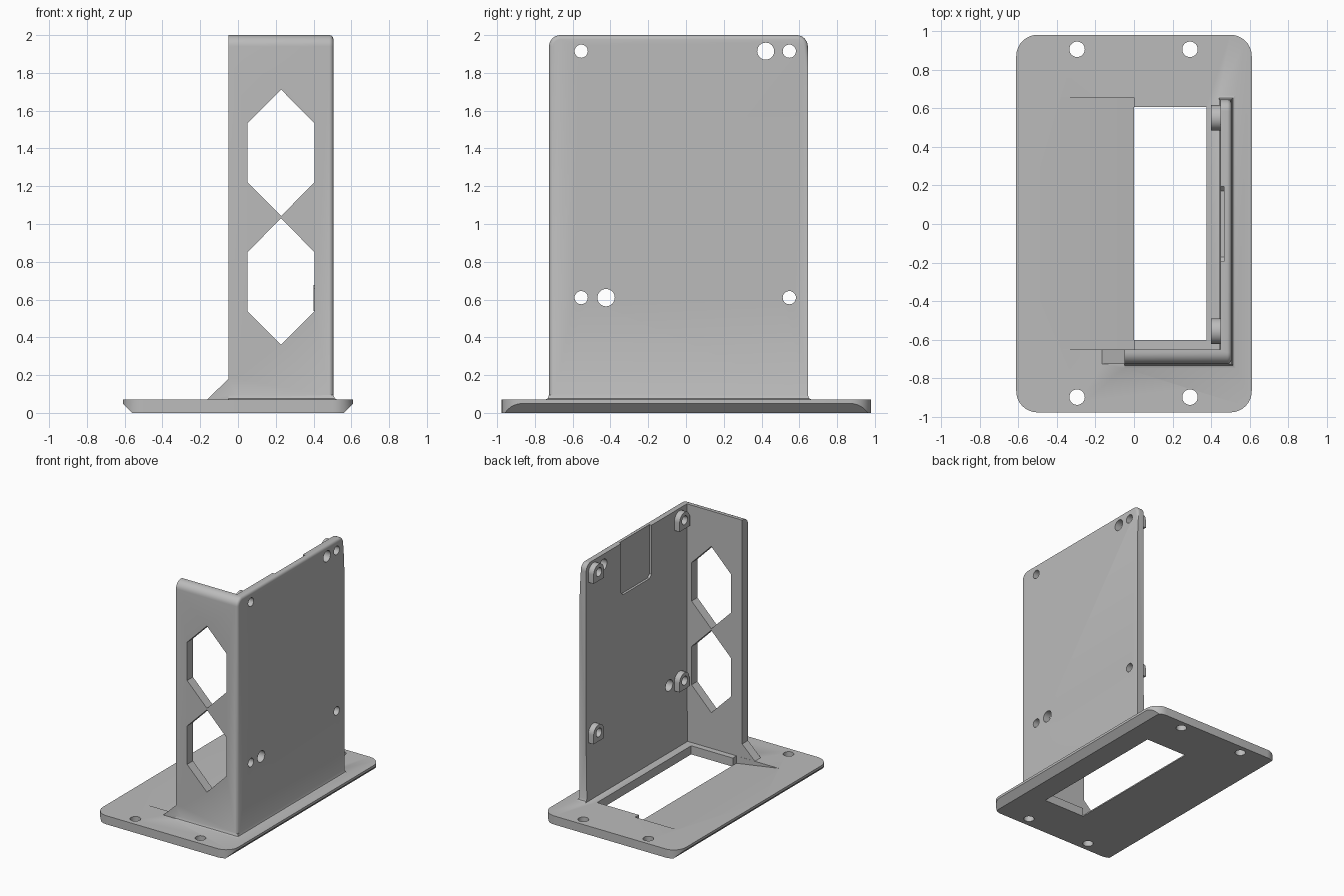
import bpy, bmesh, math
from mathutils import Vector

cube = bpy.data.objects.get("Cube")
if cube:
    bpy.data.objects.remove(cube, do_unlink=True)

grey = bpy.data.materials.new("plain grey")
grey.use_nodes = True
GREY = (0.5, 0.5, 0.5, 1)
grey.diffuse_color = GREY
grey.node_tree.nodes["Principled BSDF"].inputs["Base Color"].default_value = GREY


def finish(name, bm):
    bmesh.ops.recalc_face_normals(bm, faces=bm.faces)
    mesh = bpy.data.meshes.new(name)
    bm.to_mesh(mesh)
    bm.free()
    mesh.materials.append(grey)
    obj = bpy.data.objects.new(name, mesh)
    bpy.context.collection.objects.link(obj)
    return obj


def prism(name, pts, axis, lo, hi):
    """Extrude a 2D outline along an axis (0, 1 or 2) from lo to hi."""
    bm = bmesh.new()
    rings = []
    for a in (lo, hi):
        ring = []
        for p in pts:
            co = list(p)
            co.insert(axis, a)
            ring.append(bm.verts.new(co))
        bm.faces.new(ring)
        rings.append(ring)
    n = len(pts)
    for i in range(n):
        j = (i + 1) % n
        bm.faces.new((rings[0][i], rings[0][j], rings[1][j], rings[1][i]))
    return finish(name, bm)


def rect(x0, x1, y0, y1):
    return [(x0, y0), (x1, y0), (x1, y1), (x0, y1)]


def arc(cx, cy, r, a0, a1, n):
    return [(cx + r * math.cos(math.radians(a0 + (a1 - a0) * i / n)),
             cy + r * math.sin(math.radians(a0 + (a1 - a0) * i / n))) for i in range(n + 1)]


def circle(cx, cy, r):
    return arc(cx, cy, r, 0, 360, 32)[:-1]


def rounded(x0, x1, y0, y1, r):
    return (arc(x1 - r, y1 - r, r, 0, 90, 8) + arc(x0 + r, y1 - r, r, 90, 180, 8)
            + arc(x0 + r, y0 + r, r, 180, 270, 8) + arc(x1 - r, y0 + r, r, 270, 360, 8))


def combine(target, tool, op):
    mod = target.modifiers.new(op.lower(), 'BOOLEAN')
    mod.operation = op
    mod.solver = 'EXACT'
    mod.object = tool
    bpy.context.view_layer.objects.active = target
    bpy.ops.object.modifier_apply(modifier=mod.name)
    bpy.data.objects.remove(tool, do_unlink=True)


def cut(target, *args):
    combine(target, prism("cutter", *args), 'DIFFERENCE')


def add(target, *args):
    combine(target, prism("addition", *args), 'UNION')


# Outer block of the angled wall, rounded at the top and along the corner
X0, X1, Y0, Y1, TOP, FLOOR = -0.05, 0.505, -0.725, 0.645, 2.0, 0.07
side = ([(Y0, 0.03), (Y1, 0.03)] + arc(Y1 - 0.06, TOP - 0.06, 0.06, 0, 90, 8)
        + arc(Y0 + 0.06, TOP - 0.06, 0.06, 90, 180, 8))
wall = prism("bracket", side, 0, X0, X1)
bm = bmesh.new()
bm.from_mesh(wall.data)
rim = [e for e in bm.edges
       if all(v.co.x > X1 - 0.001 for v in e.verts)
       and max(v.co.z for v in e.verts) > 0.1
       and min(v.co.y for v in e.verts) < Y1 - 0.001]
bmesh.ops.bevel(bm, geom=rim, offset=0.022, segments=4, profile=0.5, affect='EDGES')
bm.to_mesh(wall.data)
bm.free()

# Flared foot around the outer faces
bm = bmesh.new()
for grow, z in ((0.022, 0.04), (0.022, FLOOR), (0.007, 0.077), (0.0, 0.095)):
    for x, y in ((X0, Y0 - grow), (X1 + grow, Y0 - grow), (X1 + grow, Y1 + grow), (X0, Y1 + grow)):
        bm.verts.new((x, y, z))
bm.verts.ensure_lookup_table()
for k in range(0, 12, 4):
    for i in range(4):
        j = (i + 1) % 4
        bm.faces.new([bm.verts[q] for q in (k + i, k + j, k + 4 + j, k + 4 + i)])
bm.faces.new(bm.verts[:4])
bm.faces.new(bm.verts[-4:])
combine(wall, finish("foot", bm), 'UNION')

# Hollow out the inside corner, leaving a slightly thicker lower wall
inner = [(-1, 0), (0.44, 0), (0.44, 0.07), (0.447, 0.51), (0.447, 2.2), (-1, 2.2)]
cut(wall, inner, 1, -0.65, 1.2)

# Brace at the free end of the front wall
add(wall, [(-0.165, 0.04), (0.0, 0.04), (0.0, 0.18), (X0, 0.18), (-0.165, FLOOR)], 1, Y0, -0.65)

# Arched mounting bosses
for y in (-0.555, 0.55):
    for z in (0.61, 1.915):
        arch = arc(y, z, 0.066, 0, 180, 16) + [(y - 0.066, z - 0.07), (y + 0.066, z - 0.07)]
        add(wall, arch, 0, 0.4, 0.47)

# Base plate with rounded corners and undercut long sides
base = prism("base", [(-0.56, 0), (0.56, 0), (0.61, 0.05), (0.61, FLOOR),
                      (-0.61, FLOOR), (-0.61, 0.05)], 1, -1.1, 1.1)
combine(base, prism("outline", rounded(-0.61, 0.61, -0.976, 0.98, 0.11), 2, -0.1, 0.2),
        'INTERSECT')
combine(wall, base, 'UNION')

# Base opening, sloping recess and screw holes
cut(wall, [(-0.38, FLOOR), (0.0, 0.01), (0.0, 0.1), (-0.38, 0.1)], 1, -0.649, 0.655)
cut(wall, rect(0.0, 0.375, -0.602, 0.607), 2, -0.1, 0.2)
for x in (-0.295, 0.29):
    for y in (-0.897, 0.905):
        cut(wall, circle(x, y, 0.04), 2, -0.1, 0.2)

# Pair of tall hexagonal windows in the front wall
for z in (0.695, 1.377):
    hexagon = [(0.228, z + 0.335), (0.405, z + 0.156), (0.405, z - 0.156),
               (0.228, z - 0.335), (0.05, z - 0.156), (0.05, z + 0.156)]
    cut(wall, hexagon, 1, -0.9, -0.6)

# Mounting holes, two larger access holes and the shallow pocket in the side wall
holes = [(y, z, 0.035) for y in (-0.555, 0.547) for z in (0.61, 1.915)]
for y, z, r in holes + [(0.422, 1.915, 0.045), (-0.423, 0.61, 0.046)]:
    cut(wall, circle(y, z, r), 0, 0.3, 0.7)
cut(wall, [(-0.195, 1.6), (-0.17, 1.575), (0.17, 1.575), (0.195, 1.6),
           (0.195, 2.2), (-0.195, 2.2)], 0, 0.42, 0.466)

bpy.ops.object.select_all(action='DESELECT')
wall.select_set(True)
bpy.context.view_layer.objects.active = wall
bpy.ops.object.shade_smooth_by_angle(angle=math.radians(30))
